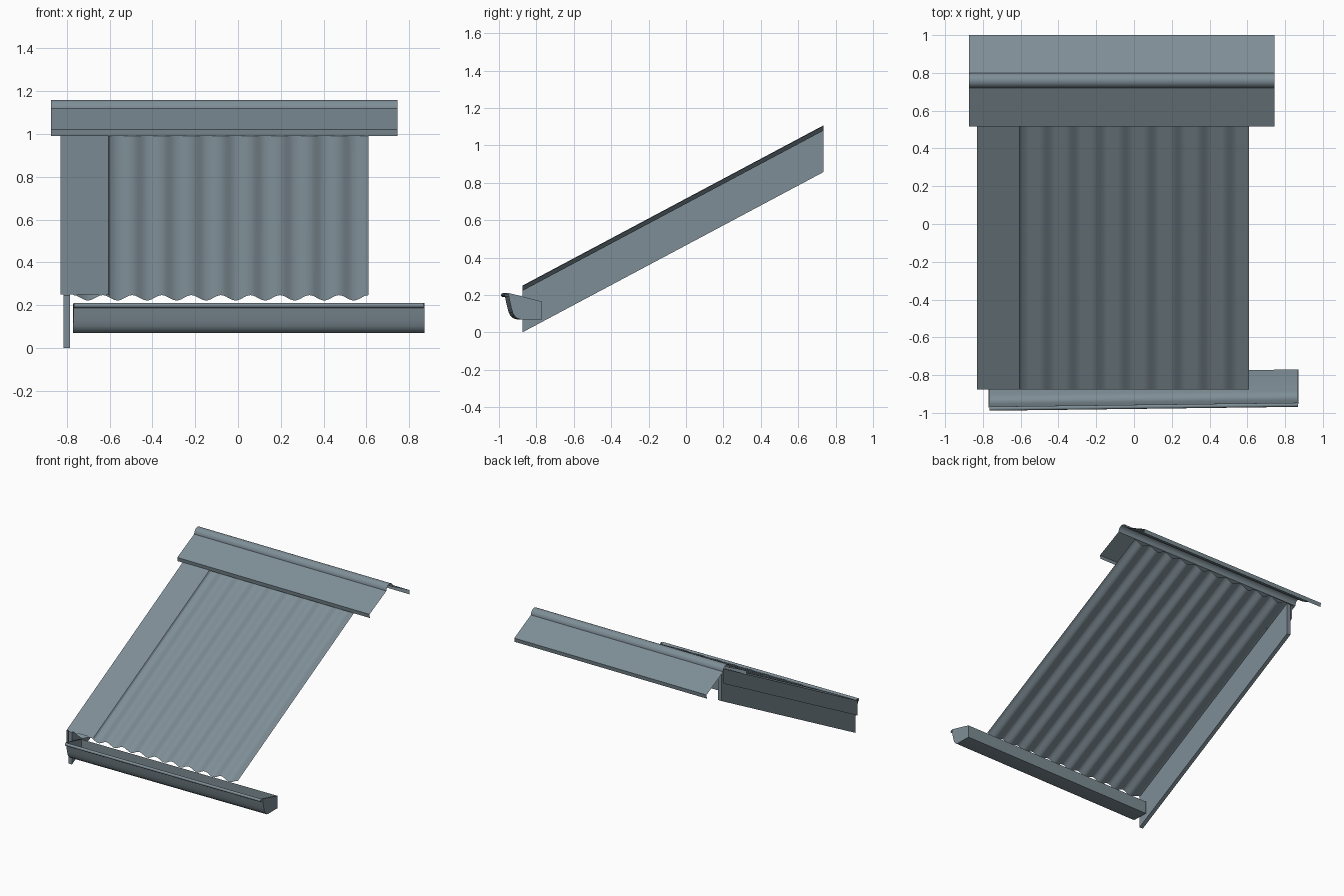
import bpy, math
from mathutils import Vector, Matrix

if "Cube" in bpy.data.objects:
    bpy.data.objects.remove(bpy.data.objects["Cube"])

steel = bpy.data.materials.new("blue grey steel")
steel.diffuse_color = (0.21, 0.27, 0.305, 1)
steel.use_nodes = True
steel.node_tree.nodes["Principled BSDF"].inputs["Base Color"].default_value = steel.diffuse_color

FRONT, BACK = -0.875, 0.735      # roof ends in y
RISE = 0.857                     # roof height gain over its length


def sheet(name, start, end, close=False, angle=35):
    """Loft matching point lists into a thin sheet (or closed solid)."""
    n = len(start)
    count = n if close else n - 1
    faces = [(i, (i + 1) % n, n + (i + 1) % n, n + i) for i in range(count)]
    if close:
        faces += [tuple(range(n))[::-1], tuple(range(n, 2 * n))]
    mesh = bpy.data.meshes.new(name)
    mesh.from_pydata(start + end, [], faces)
    mesh.materials.append(steel)
    obj = bpy.data.objects.new(name, mesh)
    bpy.context.collection.objects.link(obj)
    bpy.ops.object.select_all(action='DESELECT')
    obj.select_set(True)
    bpy.context.view_layer.objects.active = obj
    bpy.ops.object.shade_smooth_by_angle(angle=math.radians(angle))
    return obj


def along_roof(name, profile, close=False):
    """Run an x-z profile up the roof slope with plumb-cut ends."""
    return sheet(name, [(x, FRONT, z) for x, z in profile],
                 [(x, BACK, z + RISE) for x, z in profile], close)


def along_x(name, profile, x0, x1, close=False):
    """Run a y-z profile from left to right."""
    return sheet(name, [(x0, y, z) for y, z in profile],
                 [(x1, y, z) for y, z in profile], close)


def arc(cy, cz, r, a0, a1, n):
    return [(cy + r * math.cos(math.radians(a0 + (a1 - a0) * i / n)),
             cz + r * math.sin(math.radians(a0 + (a1 - a0) * i / n)))
            for i in range(n + 1)]


# Corrugated roof sheet, ending on a crest at each side
waves, left, right = 10, -0.77, 0.61
steps = waves * 12
along_roof("corrugated_sheet",
           [(left + (right - left) * i / steps,
             0.2345 + 0.0125 * math.cos(2 * math.pi * waves * i / steps))
            for i in range(steps + 1)])

# Verge capping with a turned-down inner lip, over a solid board
along_roof("verge_capping", [(-0.83, 0.137), (-0.83, 0.25), (-0.605, 0.25),
                             (-0.598, 0.238)])
along_roof("verge_board", [(-0.815, 0), (-0.785, 0), (-0.785, 0.245),
                           (-0.815, 0.245)], close=True)

# Ridge capping: two flanges, a round roll and folded lips
along_x("ridge_capping",
        [(0.522, 0.99), (0.517, 1.02), (0.72, 1.12)]
        + arc(0.76, 1.12, 0.04, 180, 0, 16)[1:]
        + [(1.0, 1.02), (0.995, 0.99)], -0.873, 0.745)

# Gutter trough with a rolled front bead and end caps, swung slightly outward
trough = ([(-0.77, 0.165), (-0.77, 0.07)]
          + [(-0.885, 0.07), (-0.9, 0.074), (-0.915, 0.085), (-0.926, 0.103),
             (-0.934, 0.13), (-0.942, 0.165), (-0.948, 0.195)])
bead = arc(-0.957, 0.199, 0.011, -20, 290, 14)
gutter = [along_x("gutter_trough", trough + bead, -0.768, 0.865)]
cap = trough + [(-0.95, 0.211)]
for name, x in (("gutter_left_cap", -0.772), ("gutter_right_cap", 0.862)):
    gutter.append(along_x(name, cap, x, x + 0.008, close=True))
pivot = Vector((0.87, -0.77, 0))
swing = (Matrix.Translation(pivot) @ Matrix.Rotation(math.radians(0.72), 4, 'Z')
         @ Matrix.Translation(-pivot))
for part in gutter:
    part.data.transform(swing)
